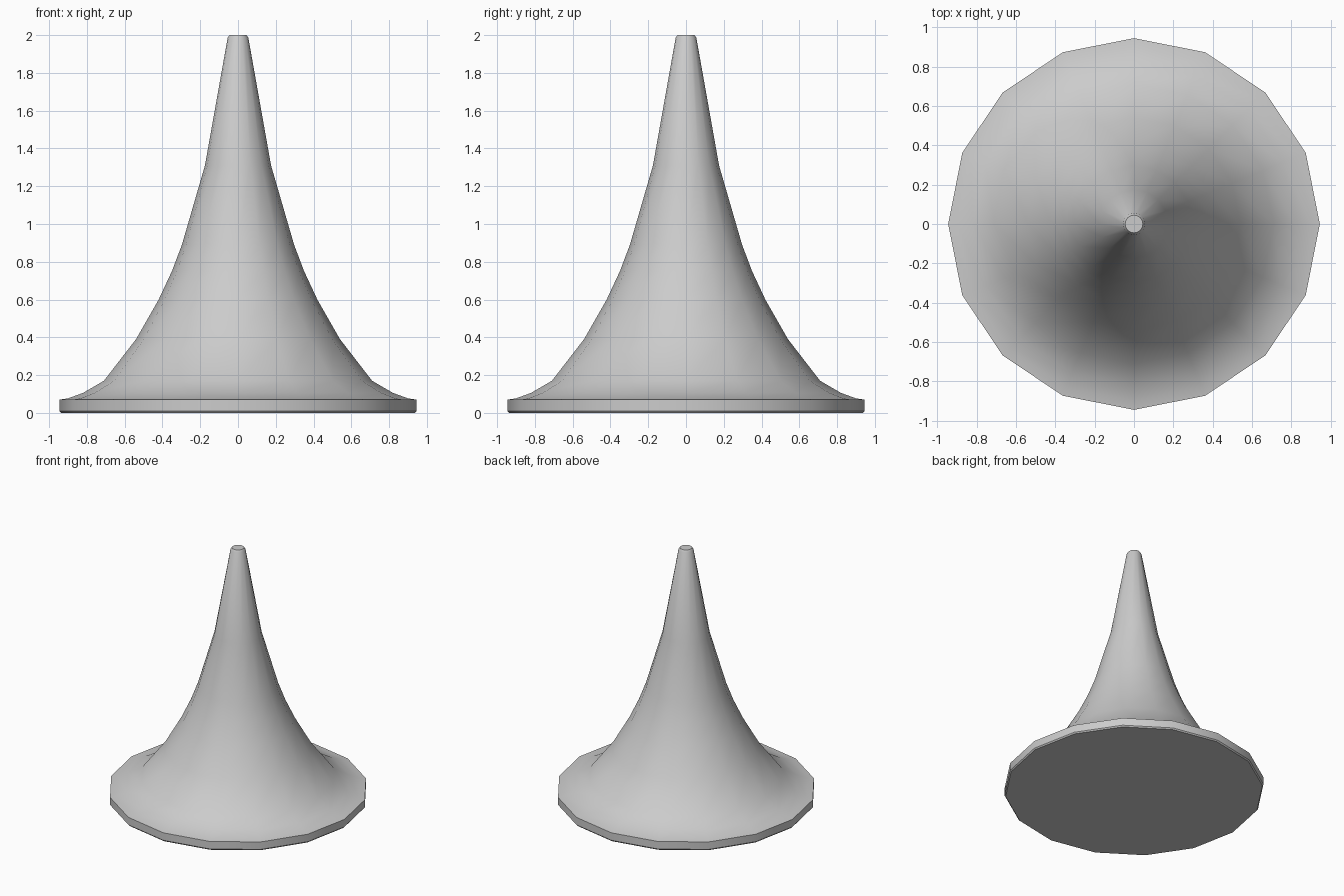
import bpy, bmesh, math

SIDES = 16

cube = bpy.data.objects.get("Cube")
if cube:
    bpy.data.objects.remove(cube, do_unlink=True)

# Single plain grey
grey = bpy.data.materials.new("light_grey")
grey.use_nodes = True
colour = (0.6, 0.6, 0.6, 1)
grey.diffuse_color = colour
grey.node_tree.nodes["Principled BSDF"].inputs["Base Color"].default_value = colour


def lathe(name, profile):
    """Turn (radius, height) points into a closed solid with capped ends."""
    bm = bmesh.new()
    rings = []
    for r, z in profile:
        angles = [2 * math.pi * i / SIDES for i in range(SIDES)]
        rings.append([bm.verts.new((r * math.cos(a), r * math.sin(a), z)) for a in angles])
    for low, high in zip(rings, rings[1:]):
        for i in range(SIDES):
            j = (i + 1) % SIDES
            bm.faces.new((low[i], low[j], high[j], high[i]))
    bm.faces.new(rings[0][::-1])
    bm.faces.new(rings[-1])
    mesh = bpy.data.meshes.new(name)
    bm.to_mesh(mesh)
    bm.free()
    obj = bpy.data.objects.new(name, mesh)
    bpy.context.collection.objects.link(obj)
    mesh.materials.append(grey)
    bpy.ops.object.select_all(action="DESELECT")
    obj.select_set(True)
    bpy.context.view_layer.objects.active = obj
    bpy.ops.object.shade_smooth_by_angle(angle=math.radians(35))
    return obj


# Flared spire: flat base, upright rim, concave sweep, blunt tip
lathe("flared_spire", [
    (0.937, 0), (0.945, 0.01), (0.945, 0.07), (0.9, 0.077), (0.82, 0.106),
    (0.71, 0.17), (0.54, 0.39), (0.42, 0.6), (0.35, 0.75), (0.297, 0.89),
    (0.175, 1.31), (0.055, 1.985), (0.045, 2.0),
])
